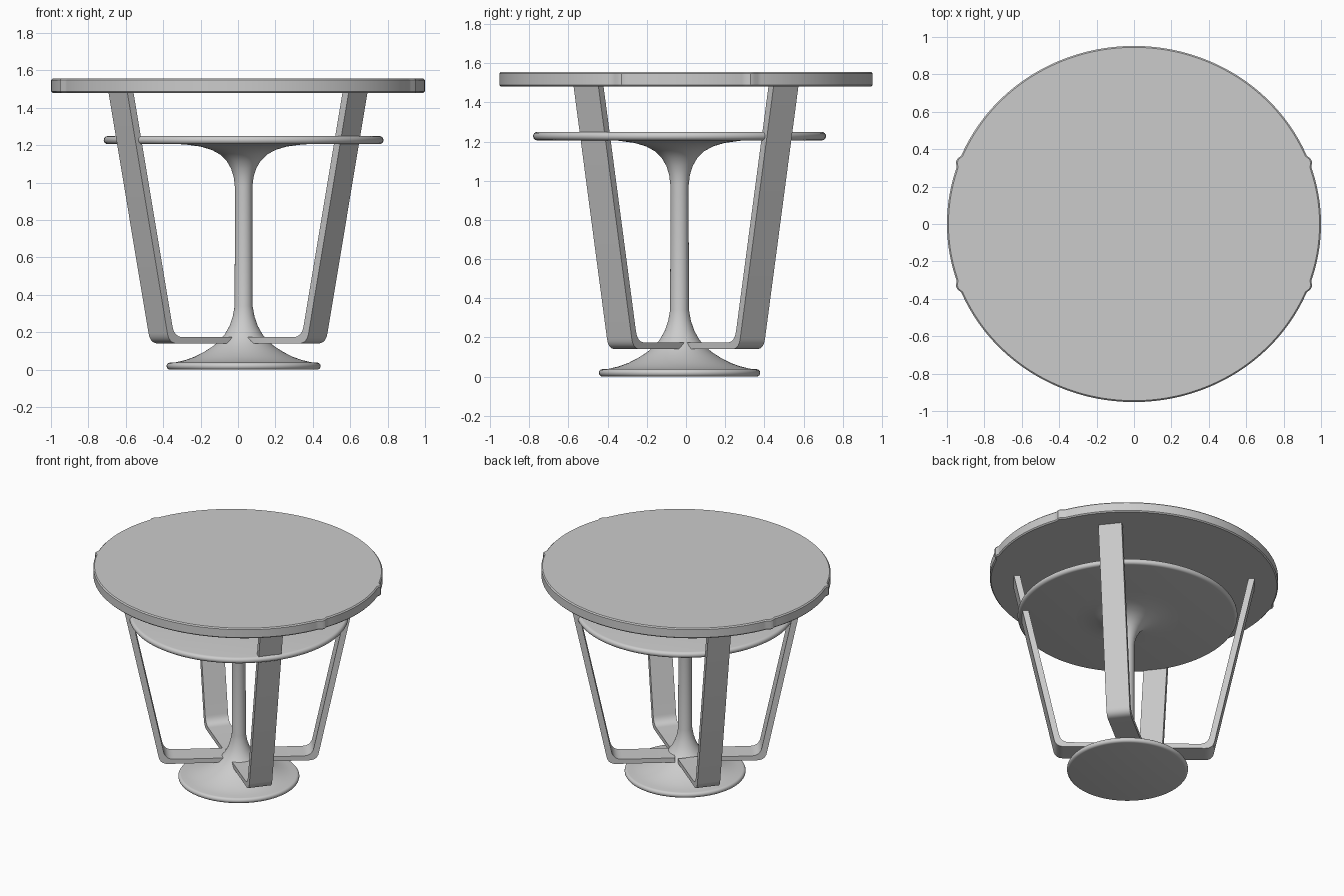
import bpy, bmesh, math
from mathutils import Vector, geometry

if "Cube" in bpy.data.objects:
    bpy.data.objects.remove(bpy.data.objects["Cube"])


def finish(name, bm):
    bmesh.ops.recalc_face_normals(bm, faces=bm.faces)
    me = bpy.data.meshes.new(name)
    bm.to_mesh(me)
    bm.free()
    ob = bpy.data.objects.new(name, me)
    bpy.context.collection.objects.link(ob)
    bpy.ops.object.select_all(action='DESELECT')
    ob.select_set(True)
    bpy.context.view_layer.objects.active = ob
    bpy.ops.object.shade_smooth_by_angle(angle=math.radians(35))
    return ob


def lathe(name, profile, center, seg=96):
    """Revolve (radius, z) points; both ends are capped."""
    bm = bmesh.new()
    rings = []
    for r, z in profile:
        rings.append([bm.verts.new((center[0] + r * math.cos(2 * math.pi * i / seg),
                                    center[1] + r * math.sin(2 * math.pi * i / seg), z))
                      for i in range(seg)])
    for a, b in zip(rings, rings[1:]):
        for i in range(seg):
            j = (i + 1) % seg
            bm.faces.new((a[i], a[j], b[j], b[i]))
    bm.faces.new(rings[0])
    bm.faces.new(rings[-1])
    return finish(name, bm)


def rim(r, z0, z1, n=8):
    """Half-round disc edge from z0 up to z1."""
    h = (z1 - z0) / 2
    return [(r - h + h * math.cos(a), (z0 + z1) / 2 + h * math.sin(a))
            for a in (-math.pi / 2 + math.pi * i / n for i in range(n + 1))]


# Table top: slightly oval slab with four small nubs on its edge
def top_outline(inset, z, n=288):
    pts = []
    for i in range(n):
        a = 2 * math.pi * i / n
        x, y = math.cos(a), 0.952 * math.sin(a)
        d = (abs(y) - 0.335) / 0.016
        k = 1 + (0.02 * math.exp(-d * d) if abs(x) > 0.5 else 0) - inset
        pts.append((x * k, y * k, z))
    return pts


bm = bmesh.new()
loops = [[bm.verts.new(p) for p in top_outline(i, z)]
         for i, z in ((0.008, 1.48), (0, 1.488), (0, 1.548), (0.008, 1.556))]
for a, b in zip(loops, loops[1:]):
    for i in range(len(a)):
        j = (i + 1) % len(a)
        bm.faces.new((a[i], a[j], b[j], b[i]))
bm.faces.new(loops[0])
bm.faces.new(loops[-1])
finish("table_top", bm)

# Pedestal: base disc, flared foot, column and flared neck
PED = (0.03, -0.033)
lathe("pedestal",
      rim(0.412, 0.0, 0.038)
      + [(0.36, 0.04), (0.31, 0.052), (0.26, 0.07), (0.21, 0.096), (0.165, 0.125),
         (0.13, 0.155), (0.1, 0.19), (0.075, 0.235), (0.058, 0.285), (0.048, 0.34),
         (0.047, 0.7), (0.047, 0.98), (0.053, 1.03), (0.067, 1.075), (0.09, 1.115),
         (0.125, 1.15), (0.17, 1.175), (0.23, 1.193), (0.31, 1.204), (0.42, 1.21)], PED)

# Lower shelf disc
lathe("shelf", rim(0.748, 1.206, 1.249), PED, 128)


# Bent strap legs: radial side profile given a width, mirrored to four corners
def fillet(p0, p1, p2, r, n=7):
    a, b, c = Vector(p0), Vector(p1), Vector(p2)
    s, e = b + (a - b).normalized() * r, b + (c - b).normalized() * r
    return [tuple((1 - t) ** 2 * s + 2 * t * (1 - t) * b + t * t * e)
            for t in (i / n for i in range(n + 1))]


outer = [(0.08, 0.14), (0.535, 0.14), (0.822, 1.49)]
inner = [(0.08, 0.174), (0.5, 0.174), (0.78, 1.49)]
side = [outer[0]] + fillet(*outer, 0.055) + [outer[2], inner[2]] \
    + fillet(*inner, 0.06)[::-1] + [inner[0]]
ANG, HALF = math.radians(38.5), 0.081
for label, sx, sy in (("front_left", -1, -1), ("front_right", 1, -1),
                      ("back_left", -1, 1), ("back_right", 1, 1)):
    bm = bmesh.new()
    c, s = math.cos(ANG), math.sin(ANG)
    A, B = [[bm.verts.new((sx * (r * c - w * s), sy * (r * s + w * c), z)) for r, z in side]
            for w in (-HALF, HALF)]
    for i in range(len(side)):
        j = (i + 1) % len(side)
        bm.faces.new((A[i], A[j], B[j], B[i]))
    bm.faces.new(A)
    bm.faces.new(B)
    finish(label + "_leg", bm)
